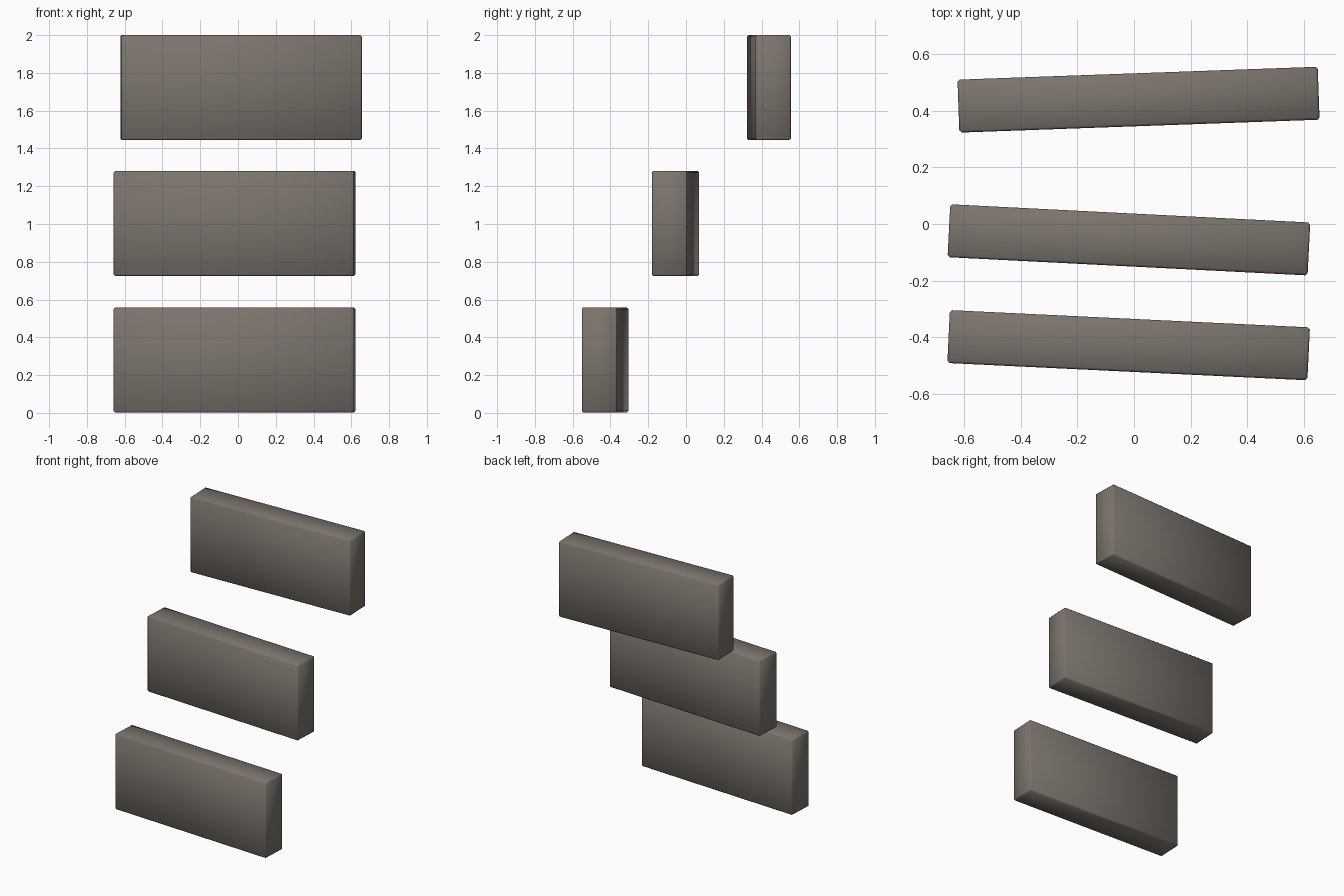
import bpy
from math import radians

cube = bpy.data.objects.get("Cube")
if cube:
    bpy.data.objects.remove(cube, do_unlink=True)

# Stone colour
stone = bpy.data.materials.new("warm grey stone")
stone.use_nodes = True
colour = (0.2, 0.175, 0.152, 1)
stone.diffuse_color = colour
stone.node_tree.nodes["Principled BSDF"].inputs["Base Color"].default_value = colour

LENGTH, DEPTH, HEIGHT = 1.273, 0.187, 0.556


def slab(name, x, y, bottom, turn):
    """One slab with softly rounded edges, turned slightly about z."""
    bpy.ops.mesh.primitive_cube_add(size=1, location=(x, y, bottom + HEIGHT / 2),
                                    rotation=(0, 0, radians(turn)))
    ob = bpy.context.object
    ob.name = name
    ob.scale = (LENGTH, DEPTH, HEIGHT)
    bpy.ops.object.transform_apply(location=False, rotation=False, scale=True)
    ob.data.materials.append(stone)
    bevel = ob.modifiers.new("soft edges", "BEVEL")
    bevel.width = 0.008
    bevel.segments = 1
    bpy.ops.object.shade_smooth()


# Three steps rising towards the back
slab("lower_step", -0.019, -0.428, 0.002, -2.75)
slab("middle_step", -0.018, -0.056, 0.725, -2.9)
slab("upper_step", 0.016, 0.439, 1.444, 2.05)
